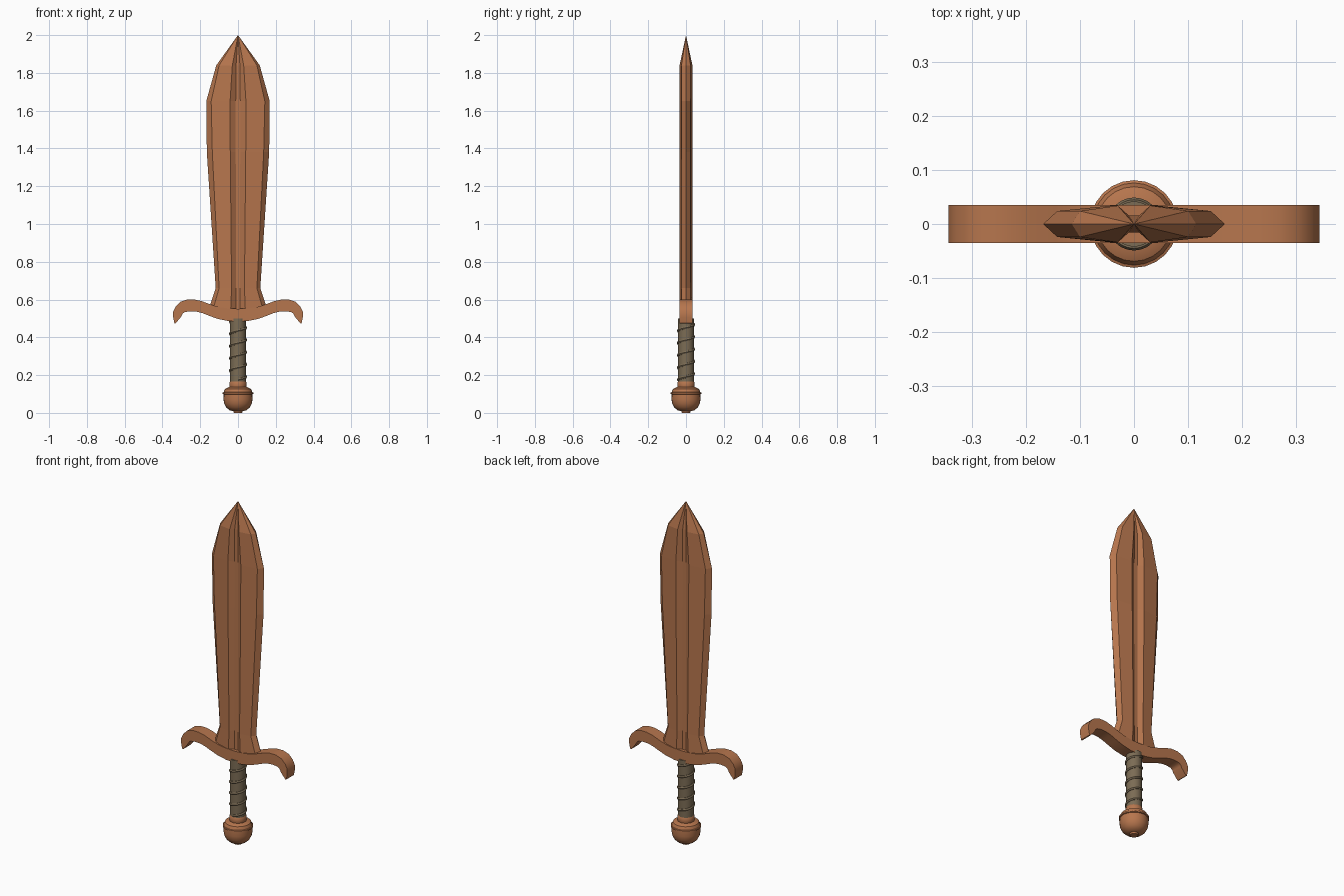
import bpy, bmesh, math

if "Cube" in bpy.data.objects:
    bpy.data.objects.remove(bpy.data.objects["Cube"])


def material(name, rgb):
    m = bpy.data.materials.new(name)
    m.diffuse_color = (*rgb, 1)
    m.use_nodes = True
    m.node_tree.nodes["Principled BSDF"].inputs["Base Color"].default_value = m.diffuse_color
    return m


COPPER = material("copper", (0.47, 0.18, 0.075))
LEATHER = material("leather", (0.20, 0.15, 0.09))


def add(name, bm, mat, smooth=None):
    bmesh.ops.recalc_face_normals(bm, faces=bm.faces)
    me = bpy.data.meshes.new(name)
    bm.to_mesh(me)
    bm.free()
    me.materials.append(mat)
    ob = bpy.data.objects.new(name, me)
    bpy.context.collection.objects.link(ob)
    if smooth:
        bpy.ops.object.select_all(action='DESELECT')
        ob.select_set(True)
        bpy.context.view_layer.objects.active = ob
        bpy.ops.object.shade_smooth_by_angle(angle=math.radians(smooth))
    return ob


def loft(bm, rings, closed_ends=True):
    vs = [[bm.verts.new(p) for p in r] for r in rings]
    n = len(vs[0])
    for a, b in zip(vs, vs[1:]):
        for i in range(n):
            j = (i + 1) % n
            bm.faces.new((a[i], a[j], b[j], b[i]))
    if closed_ends:
        bm.faces.new(vs[0])
        bm.faces.new(vs[-1])
    return vs


def lathe(name, profile, mat, n=24, smooth=35):
    bm = bmesh.new()
    loft(bm, [[(r * math.cos(2 * math.pi * i / n), r * math.sin(2 * math.pi * i / n), z)
               for i in range(n)] for r, z in profile])
    return add(name, bm, mat, smooth)


# Blade: bevelled edges, ridges and a central fuller, closing at the tip
# z, edge half width, bevel half width, ridge half width, groove half width
sections = [(0.52, 0.165, 0.14, 0.04, 0.012), (0.66, 0.118, 0.10, 0.034, 0.011),
            (1.38, 0.165, 0.136, 0.041, 0.012), (1.65, 0.168, 0.142, 0.042, 0.012),
            (1.84, 0.115, 0.10, 0.03, 0.010)]
bm = bmesh.new()
rings = []
for z, e, b, r, g in sections:
    half = [(e, 0), (b, 0.024), (r, 0.034), (g, 0.016),
            (-g, 0.016), (-r, 0.034), (-b, 0.024)]
    rings.append([(x, y, z) for x, y in half] + [(-x, -y, z) for x, y in half])
vs = loft(bm, rings, False)
bm.faces.new(vs[0])
tip = bm.verts.new((0, 0, 2.0))
top = vs[-1]
for i in range(len(top)):
    bm.faces.new((top[i], top[(i + 1) % len(top)], tip))
add("blade", bm, COPPER)

# Guard: curled strap, mirrored profile of (top, bottom) point pairs
pairs = [((0, 0.551), (0, 0.484)), ((0.05, 0.553), (0.05, 0.486)),
         ((0.10, 0.560), (0.105, 0.497)), ((0.145, 0.574), (0.15, 0.513)),
         ((0.19, 0.591), (0.19, 0.529)), ((0.23, 0.600), (0.225, 0.537)),
         ((0.27, 0.600), (0.255, 0.538)), ((0.305, 0.588), (0.28, 0.534)),
         ((0.33, 0.563), (0.292, 0.527)), ((0.343, 0.535), (0.296, 0.520)),
         ((0.343, 0.505), (0.302, 0.508)), ((0.336, 0.473), (0.336, 0.473))]
pairs[-1] = ((0.337, 0.475), (0.331, 0.473))
pairs = [((-a, b), (-c, d)) for (a, b), (c, d) in reversed(pairs[1:])] + pairs
bm = bmesh.new()
loft(bm, [[(t[0], -0.035, t[1]), (t[0], 0.035, t[1]),
           (u[0], 0.035, u[1]), (u[0], -0.035, u[1])] for t, u in pairs])
add("guard", bm, COPPER, 35)

# Grip core
lathe("grip", [(0.042, 0.15), (0.042, 0.50)], LEATHER)

# Spiral cord around the grip
bm = bmesh.new()
rings = []
turns, steps = 4.75, 24
for k in range(int(turns * steps) + 1):
    a = 2 * math.pi * k / steps - math.pi / 2
    z = 0.175 + 0.065 * k / steps
    rings.append([((0.041 + 0.008 * math.cos(t)) * math.cos(a),
                   (0.041 + 0.008 * math.cos(t)) * math.sin(a),
                   z + 0.008 * math.sin(t))
                  for t in [math.pi * q / 3 for q in range(6)]])
loft(bm, rings)
add("grip_cord", bm, LEATHER, 35)

# Collar between grip and pommel
lathe("collar", [(0.038, 0.12), (0.046, 0.137), (0.046, 0.16), (0.040, 0.17)], COPPER)

# Pommel with a raised band and a small foot
lathe("pommel", [(0.022, 0.0), (0.025, 0.009), (0.045, 0.014), (0.062, 0.029),
                 (0.073, 0.049), (0.077, 0.072), (0.076, 0.098), (0.081, 0.100),
                 (0.081, 0.108), (0.076, 0.110), (0.069, 0.127), (0.050, 0.136)], COPPER)
